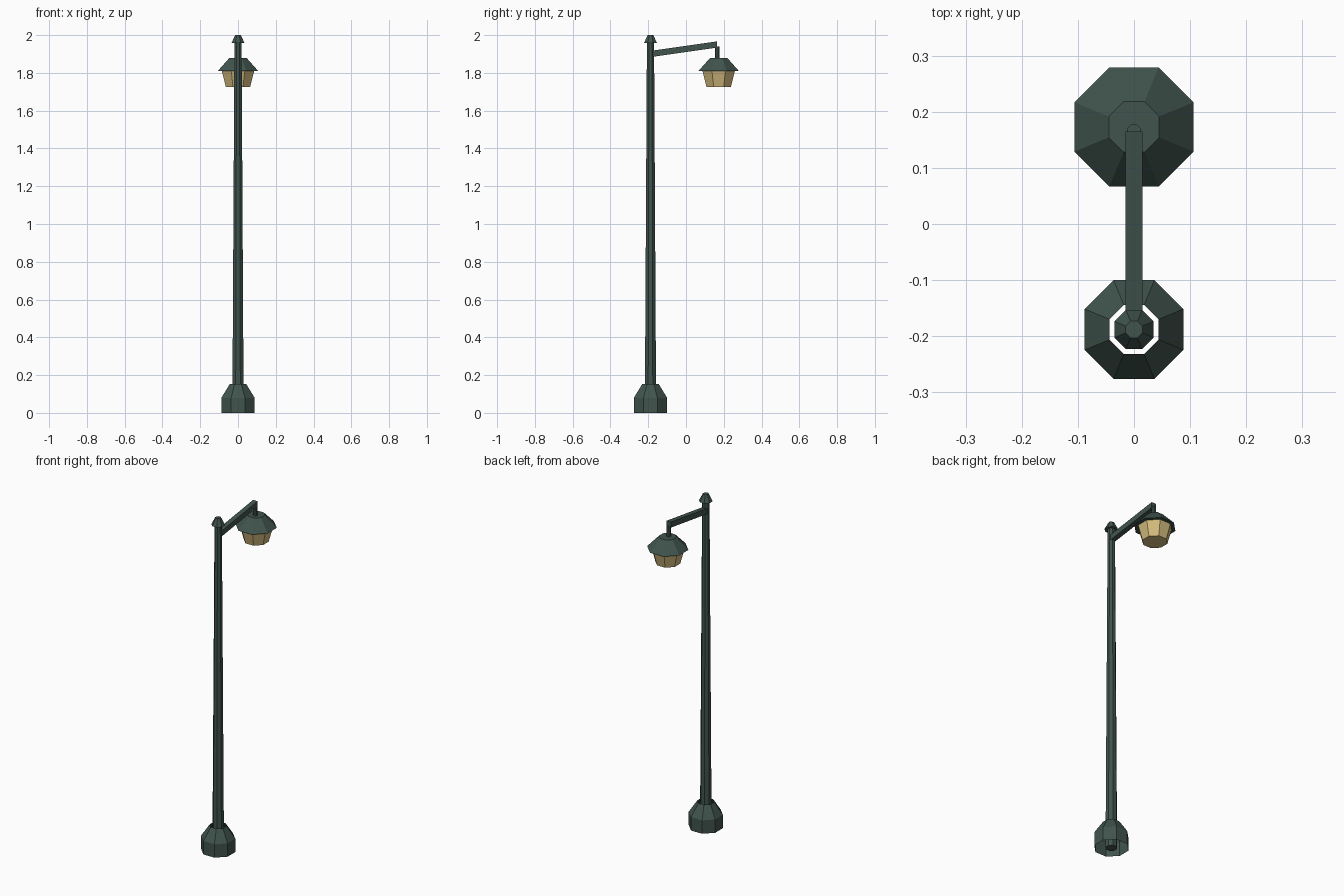
import bpy, bmesh, math

if "Cube" in bpy.data.objects:
    bpy.data.objects.remove(bpy.data.objects["Cube"])

POLE_Y, LAMP_Y = -0.188, 0.173


def material(name, rgb):
    m = bpy.data.materials.new(name)
    m.diffuse_color = (*rgb, 1)
    m.use_nodes = True
    m.node_tree.nodes["Principled BSDF"].inputs["Base Color"].default_value = m.diffuse_color
    return m


GREEN = material("dark green metal", (0.052, 0.088, 0.075))
GLASS = material("warm glass", (0.66, 0.50, 0.21))


def finish(bm, name, mat):
    bmesh.ops.recalc_face_normals(bm, faces=bm.faces)
    me = bpy.data.meshes.new(name)
    bm.to_mesh(me)
    bm.free()
    me.materials.append(mat)
    ob = bpy.data.objects.new(name, me)
    bpy.context.collection.objects.link(ob)
    return ob


def octagon_stack(name, y, profile, mat, capped=True):
    """Eight-sided tower through (half width across flats, z) rings."""
    bm = bmesh.new()
    rings = []
    for half, z in profile:
        r = half / math.cos(math.pi / 8)
        rings.append([bm.verts.new((r * math.cos((i + .5) * math.pi / 4),
                                    y + r * math.sin((i + .5) * math.pi / 4), z))
                      for i in range(8)])
    for a, b in zip(rings, rings[1:]):
        for i in range(8):
            j = (i + 1) % 8
            bm.faces.new((a[i], a[j], b[j], b[i]))
    if capped:
        bm.faces.new(rings[0][::-1])
        bm.faces.new(rings[-1])
    return finish(bm, name, mat)


# Base sleeve (open at both ends) and tapering post
octagon_stack("base", POLE_Y, [(0.088, 0), (0.088, 0.08), (0.044, 0.152)], GREEN, False)
octagon_stack("post", POLE_Y, [(0.03, 0), (0.019, 1.96)], GREEN)
octagon_stack("finial", POLE_Y, [(0.035, 1.957), (0.015, 2.0)], GREEN)

# Lamp head
octagon_stack("shade", LAMP_Y, [(0.106, 1.811), (0.045, 1.88)], GREEN)
octagon_stack("lantern_glass", LAMP_Y, [(0.064, 1.724), (0.086, 1.811)], GLASS)
octagon_stack("stem", 0.165, [(0.012, 1.875), (0.012, 1.94)], GREEN)

# Sloping arm: side profile extruded across x
bm = bmesh.new()
side = [(-0.185, 1.884), (0.165, 1.934), (0.165, 1.967), (-0.185, 1.917)]
face = bm.faces.new([bm.verts.new((-0.015, y, z)) for y, z in side])
out = bmesh.ops.extrude_face_region(bm, geom=[face])
bmesh.ops.translate(bm, vec=(0.03, 0, 0),
                    verts=[v for v in out["geom"] if isinstance(v, bmesh.types.BMVert)])
finish(bm, "arm", GREEN)
